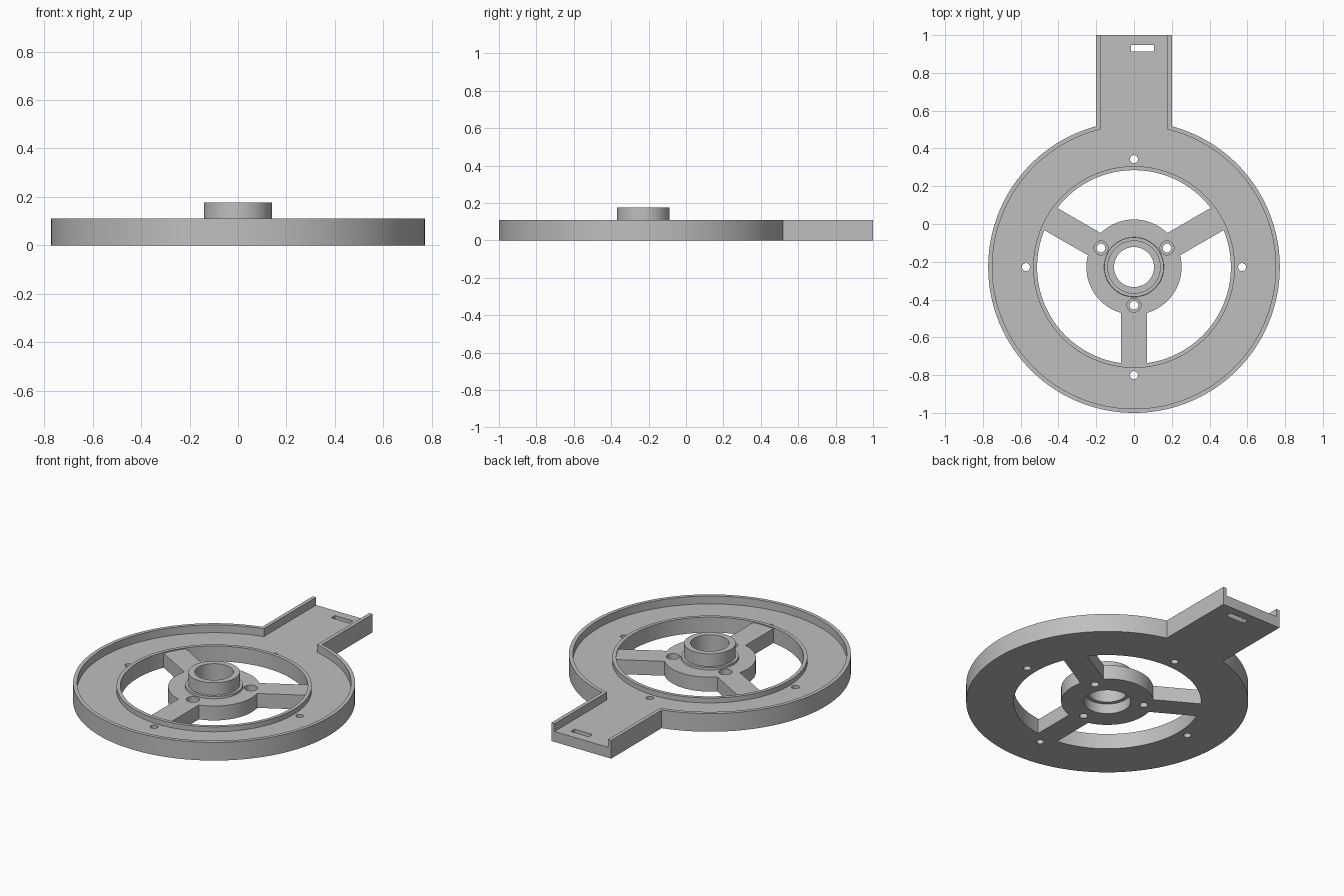
import bpy, bmesh, math
from mathutils import Matrix, Vector

if "Cube" in bpy.data.objects:
    bpy.data.objects.remove(bpy.data.objects["Cube"])

CY = -0.228                                # centre of the wheel in y
FLOOR, RIM, LIP, HUB, BOSS = 0.063, 0.11, 0.093, 0.087, 0.176

grey = bpy.data.materials.new("light_grey")
grey.diffuse_color = (0.52, 0.52, 0.52, 1)
grey.use_nodes = True
grey.node_tree.nodes["Principled BSDF"].inputs["Base Color"].default_value = grey.diffuse_color


def finish(name, bm):
    mesh = bpy.data.meshes.new(name)
    bm.to_mesh(mesh)
    bm.free()
    mesh.materials.append(grey)
    obj = bpy.data.objects.new(name, mesh)
    bpy.context.collection.objects.link(obj)
    return obj


def cyl(name, r, z0, z1, x=0, y=0, seg=128, r_top=None):
    """Upright cylinder; x and y are measured from the wheel centre."""
    bm = bmesh.new()
    bmesh.ops.create_cone(bm, cap_ends=True, segments=seg, radius1=r,
                          radius2=r if r_top is None else r_top, depth=z1 - z0,
                          matrix=Matrix.Translation((x, CY + y, (z0 + z1) / 2)))
    return finish(name, bm)


def box(name, x0, x1, y0, y1, z0, z1, angle=0):
    """Box in world coordinates, optionally turned about the wheel centre."""
    bm = bmesh.new()
    bmesh.ops.create_cube(bm, size=1)
    bmesh.ops.scale(bm, vec=(x1 - x0, y1 - y0, z1 - z0), verts=bm.verts)
    bmesh.ops.translate(bm, vec=((x0 + x1) / 2, (y0 + y1) / 2, (z0 + z1) / 2), verts=bm.verts)
    if angle:
        bmesh.ops.rotate(bm, cent=Vector((0, CY, 0)), verts=bm.verts,
                         matrix=Matrix.Rotation(angle, 3, 'Z'))
    return finish(name, bm)


def combine(target, tool, operation='DIFFERENCE'):
    mod = target.modifiers.new("combine", 'BOOLEAN')
    mod.operation, mod.solver, mod.object = operation, 'EXACT', tool
    deps = bpy.context.evaluated_depsgraph_get()
    deps.update()
    mesh = bpy.data.meshes.new_from_object(target.evaluated_get(deps))
    target.modifiers.clear()
    target.data = mesh
    bpy.data.objects.remove(tool)


# outer body: disc plus arm
body = cyl("wheel_bracket", 0.772, 0, RIM, seg=160)
combine(body, box("arm", -0.2, 0.2, 0.2, 1.0, 0, RIM), 'UNION')

# recessed tray between rim and inner lip, running out through the arm
tray = cyl("tray_cutter", 0.75, FLOOR, 0.3, seg=160)
combine(tray, cyl("tray_core", 0.534, 0, 0.4))
combine(tray, box("arm_channel", -0.178, 0.178, 0.42, 1.1, FLOOR, 0.3), 'UNION')
combine(body, tray)

# lower the inner lip, then the hub and spokes
combine(body, cyl("lip_cutter", 0.6, LIP, 0.3))
combine(body, cyl("hub_top_cutter", 0.513, HUB, 0.3))

# three openings, leaving hub and spokes
opening = cyl("opening_cutter", 0.513, -0.1, 0.3)
combine(opening, cyl("hub_keep", 0.252, -0.2, 0.4))
for k in range(3):
    combine(opening, box("spoke_keep", -0.068, 0.068, CY - 0.7, CY - 0.1, -0.2, 0.4,
                         k * math.tau / 3))
combine(body, opening)

# collar and raised boss with a stepped bore
combine(body, cyl("collar", 0.163, 0.04, 0.1, r_top=0.157), 'UNION')
combine(body, cyl("boss", 0.141, 0.04, BOSS), 'UNION')
combine(body, cyl("bore", 0.106, -0.1, 0.4, seg=96))
combine(body, cyl("lower_bore", 0.128, -0.1, 0.06, seg=96))

# counterbored screw holes in the hub
for k in range(3):
    a = math.radians(30 + 120 * k)
    x, y = 0.202 * math.cos(a), 0.202 * math.sin(a)
    combine(body, cyl("screw_hole", 0.023, -0.1, 0.3, x, y, 32))
    combine(body, cyl("screw_head", 0.037, 0.05, 0.3, x, y, 32))

# mounting holes in the tray floor
for k in range(4):
    a = k * math.pi / 2
    combine(body, cyl("mount_hole", 0.021, -0.1, 0.3,
                      0.572 * math.cos(a), 0.572 * math.sin(a), 32))

# slot near the arm end
combine(body, box("arm_slot", -0.015, 0.106, 0.912, 0.948, -0.1, 0.3))

bpy.context.view_layer.objects.active = body
body.select_set(True)
bpy.ops.object.shade_smooth_by_angle(angle=math.radians(30))
